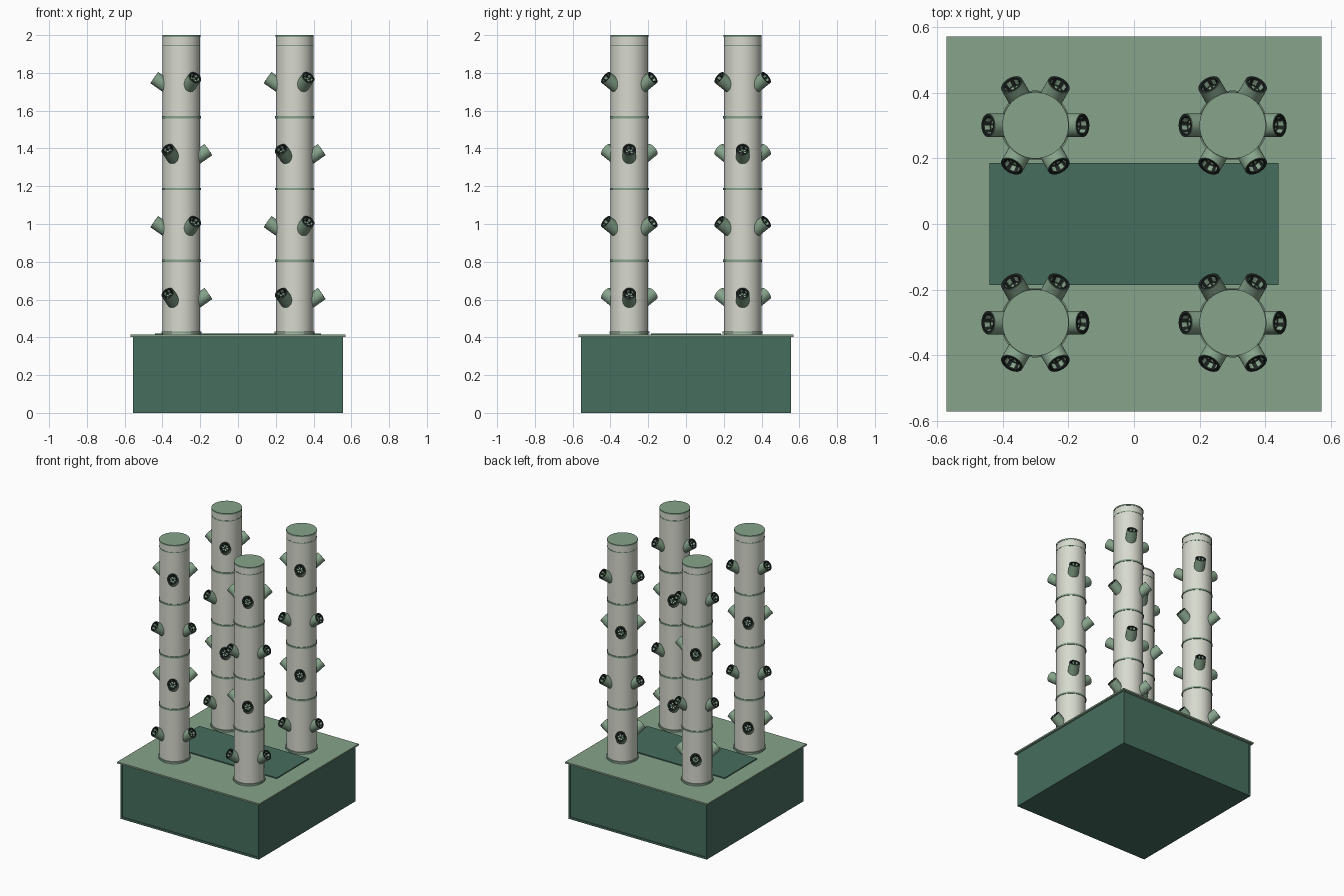
import bpy, bmesh, math
from mathutils import Matrix, Vector

cube = bpy.data.objects.get("Cube")
if cube:
    bpy.data.objects.remove(cube, do_unlink=True)


def material(name, rgb):
    m = bpy.data.materials.new(name)
    m.use_nodes = True
    m.diffuse_color = (*rgb, 1)
    m.node_tree.nodes["Principled BSDF"].inputs["Base Color"].default_value = (*rgb, 1)
    return m


TANK = material("deep green", (0.062, 0.155, 0.112))
SAGE = material("sage green", (0.24, 0.37, 0.26))
PIPE = material("off white", (0.68, 0.70, 0.62))
NET = material("near black", (0.012, 0.018, 0.015))


def add(name, mesh, matrix=Matrix()):
    ob = bpy.data.objects.new(name, mesh)
    ob.matrix_world = matrix
    bpy.context.collection.objects.link(ob)
    return ob


def box(name, lo, hi, mat):
    lo, hi = Vector(lo), Vector(hi)
    bm = bmesh.new()
    bmesh.ops.create_cube(bm, size=1, matrix=Matrix.Translation((lo + hi) / 2)
                          @ Matrix.Diagonal((*(hi - lo), 1)))
    mesh = bpy.data.meshes.new(name)
    bm.to_mesh(mesh)
    bm.free()
    mesh.materials.append(mat)
    return add(name, mesh)


def lathe(name, profile, mats, segs=48, rule=None):
    """Revolve (radius, z) points about z; rule(row, seg) picks the material."""
    bm = bmesh.new()
    rings = []
    for r, z in profile:
        n = segs if r else 1
        rings.append([bm.verts.new((r * math.cos(math.tau * i / segs),
                                    r * math.sin(math.tau * i / segs), z)) for i in range(n)])
    for row, (a, b) in enumerate(zip(rings, rings[1:])):
        for i in range(segs):
            j = (i + 1) % segs
            quad = [a[i % len(a)], a[j % len(a)], b[j % len(b)], b[i % len(b)]]
            face = bm.faces.new(list(dict.fromkeys(quad)))
            face.material_index = rule(row, i) if rule else 0
            face.smooth = True
    bmesh.ops.recalc_face_normals(bm, faces=bm.faces)
    for e in bm.edges:
        if len(e.link_faces) == 2 and e.calc_face_angle() > math.radians(35):
            e.smooth = False
    mesh = bpy.data.meshes.new(name)
    bm.to_mesh(mesh)
    bm.free()
    for m in mats:
        mesh.materials.append(m)
    return mesh


# Reservoir: floor slab, side walls, recessed end walls, lid and hatch
H = 0.555
WALL = 0.012
box("tank_floor", (-H, -H, 0), (H, H, 0.015), TANK)
for side, s in (("left", 1), ("right", -1)):
    xs = sorted((s * H, s * (H - WALL)))
    box(f"tank_wall_{side}", (xs[0], -H, 0.015), (xs[1], H, 0.405), TANK)
for side, s in (("back", 1), ("front", -1)):
    ys = sorted((s * (H - 0.005), s * (H - 0.005 - WALL)))
    box(f"tank_wall_{side}", (WALL - H, ys[0], 0.015), (H - WALL, ys[1], 0.405), TANK)
box("tank_lid", (-0.57, -0.57, 0.403), (0.57, 0.57, 0.414), SAGE)
box("lid_hatch", (-0.44, -0.185, 0.413), (0.44, 0.185, 0.421), TANK)

# Shared tower meshes
R = 0.099
BASE, STEP = 0.425, 0.38


def disc(name, radius, half, mat):
    return lathe(name, [(0, -half), (radius, -half), (radius, half), (0, half)], [mat])


pipe = lathe("tower_pipe", [(0, 0.414), (R, 0.414), (R, 1.99), (0, 1.99)], [PIPE])
flange = disc("base_flange", 0.106, 0.006, SAGE)
band = disc("joint_band", 0.103, 0.006, SAGE)
top_band = disc("top_band", 0.1, 0.003, SAGE)
cap = disc("tower_cap", 0.101, 0.005, SAGE)

# Planting spout: tube with its mouth at local z = 0
spout = lathe("spout", [(0, -0.09), (0.036, -0.09), (0.036, 0), (0.033, 0), (0.033, -0.03)],
              [SAGE], 32)


# Net pot: dark rim and cup, with slots showing through the wall and floor
def slots(row, seg):
    return 1 if row in (2, 4) and seg % 4 < 2 else 0


net_pot = lathe("net_pot", [(0.035, 0.0005), (0.027, 0.0005), (0.026, -0.005), (0.023, -0.022),
                            (0.019, -0.024), (0.008, -0.024), (0, -0.024)],
                [NET, SAGE], 24, slots)

# Four towers, each with four tiers of three spouts, alternate tiers turned round
TILT = math.radians(55)
for x in (-0.3, 0.3):
    for y in (-0.3, 0.3):
        tag = ("front" if y < 0 else "back") + ("_left" if x > 0 else "_right")
        at = lambda z: Matrix.Translation((x, y, z))
        add(f"tower_pipe_{tag}", pipe, at(0))
        add(f"base_flange_{tag}", flange, at(BASE))
        add(f"top_band_{tag}", top_band, at(BASE + 4 * STEP))
        add(f"tower_cap_{tag}", cap, at(1.995))
        for tier in range(4):
            if tier:
                add(f"joint_band_{tag}_{tier}", band, at(BASE + tier * STEP))
            for k in range(3):
                turn = math.radians(120 * k + 180 * (tier % 2))
                place = (at(0.632 + 0.381 * tier) @ Matrix.Rotation(turn, 4, "Z")
                         @ Matrix.Translation((0.1435, 0, 0)) @ Matrix.Rotation(TILT, 4, "Y"))
                add(f"spout_{tag}_{tier + 1}_{k + 1}", spout, place)
                add(f"net_pot_{tag}_{tier + 1}_{k + 1}", net_pot, place)
